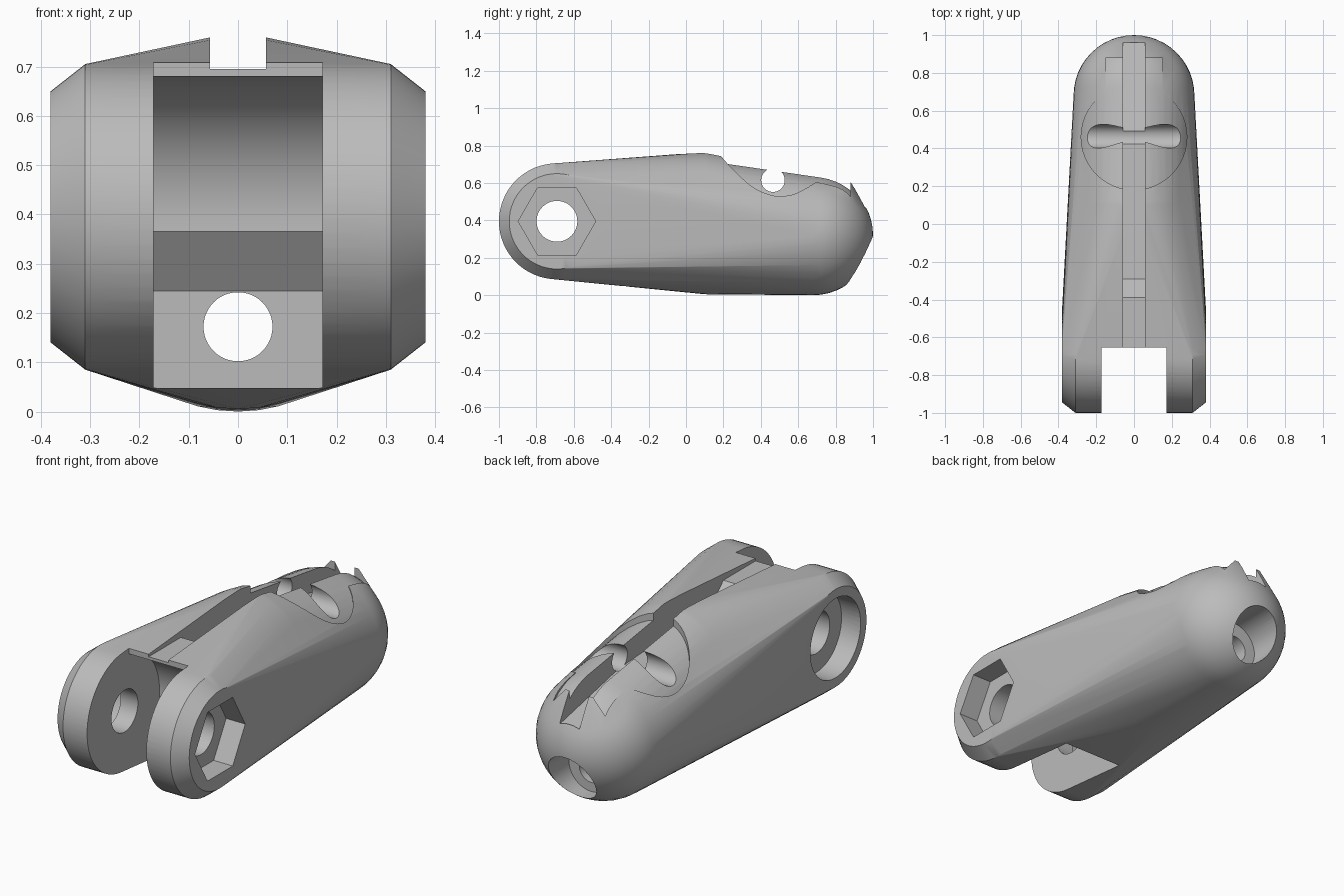
import bpy, bmesh, math
from mathutils import Matrix, Vector

if "Cube" in bpy.data.objects:
    bpy.data.objects.remove(bpy.data.objects["Cube"])

grey = bpy.data.materials.new("plain grey")
grey.use_nodes = True
colour = (0.5, 0.5, 0.5, 1)
grey.diffuse_color = colour
grey.node_tree.nodes["Principled BSDF"].inputs["Base Color"].default_value = colour

HINGE_Y, HINGE_Z = -0.69, 0.395


def make(name, bm):
    bmesh.ops.recalc_face_normals(bm, faces=bm.faces)
    mesh = bpy.data.meshes.new(name)
    bm.to_mesh(mesh)
    bm.free()
    obj = bpy.data.objects.new(name, mesh)
    bpy.context.collection.objects.link(obj)
    mesh.materials.append(grey)
    return obj


def hull(name, points):
    bm = bmesh.new()
    for p in points:
        bm.verts.new(p)
    res = bmesh.ops.convex_hull(bm, input=bm.verts)
    junk = [v for v in res["geom_interior"] if isinstance(v, bmesh.types.BMVert)]
    bmesh.ops.delete(bm, geom=junk, context="VERTS")
    return make(name, bm)


def disc(x, radius, n=64):
    return [(x, HINGE_Y + radius * math.cos(a), HINGE_Z + radius * math.sin(a))
            for a in (math.tau * i / n for i in range(n))]


def ellipsoid(y, z, rx, ry, rz, n=48):
    pts = [(0, y + ry, z), (0, y - ry, z)]
    for i in range(1, n // 2):
        t = math.tau * i / n
        for j in range(n):
            a = math.tau * j / n
            pts.append((rx * math.sin(t) * math.cos(a), y + ry * math.cos(t),
                        z + rz * math.sin(t) * math.sin(a)))
    return pts


def rod(name, axis, start, end, radius, across, sides=48, turn=0):
    """Cylinder or prism along one axis; across holds the other two coordinates."""
    bm = bmesh.new()
    bmesh.ops.create_cone(bm, cap_ends=True, segments=sides, radius1=radius,
                          radius2=radius, depth=end - start)
    bmesh.ops.rotate(bm, verts=bm.verts, matrix=Matrix.Rotation(turn, 3, "Z"))
    mid = (start + end) / 2
    if axis == "X":
        spin, place = Matrix.Rotation(math.pi / 2, 3, "Y"), (mid, *across)
    elif axis == "Y":
        spin, place = Matrix.Rotation(math.pi / 2, 3, "X"), (across[0], mid, across[1])
    else:
        spin, place = Matrix.Identity(3), (*across, mid)
    bmesh.ops.rotate(bm, verts=bm.verts, matrix=spin)
    bmesh.ops.translate(bm, verts=bm.verts, vec=place)
    return make(name, bm)


def slab(name, profile, half_width):
    """Extrude a side profile of (y, z) points across x."""
    bm = bmesh.new()
    face = bm.faces.new([bm.verts.new((-half_width, y, z)) for y, z in profile])
    res = bmesh.ops.extrude_face_region(bm, geom=[face])
    moved = [v for v in res["geom"] if isinstance(v, bmesh.types.BMVert)]
    bmesh.ops.translate(bm, verts=moved, vec=Vector((2 * half_width, 0, 0)))
    return make(name, bm)


def combine(target, tool, operation="DIFFERENCE"):
    mod = target.modifiers.new(tool.name, "BOOLEAN")
    mod.operation, mod.solver, mod.object = operation, "EXACT", tool
    bpy.context.view_layer.objects.active = target
    bpy.ops.object.modifier_apply(modifier=mod.name)
    bpy.data.objects.remove(tool)


# Outer body: chamfered hinge barrel blended into a swollen middle and a round end
barrel = [p for s in (-1, 1) for x, r in ((0.31, 0.31), (0.38, 0.255)) for p in disc(s * x, r)]
lip = [(-0.08, 0.88, 0.605), (0.08, 0.88, 0.605)]
body = hull("finger_segment", barrel + ellipsoid(0.1, 0.385, 0.34, 0.18, 0.38)
            + ellipsoid(0.68, 0.32, 0.32, 0.32, 0.32) + lip)

# Recessed saddle on the top rear
combine(body, rod("saddle_round", "Z", 0.5, 1, 0.28, (0, 0.46)))
combine(body, slab("saddle_tail", [(0.5, 0.5), (0.88, 0.5), (0.88, 1), (0.5, 1)], 0.15))
core = hull("saddle_core", ellipsoid(0.1, 0.37, 0.33, 0.15, 0.355)
            + ellipsoid(0.68, 0.32, 0.317, 0.317, 0.317))
combine(body, core, "UNION")

# Fork gap with a concave seat around the hinge
seat = [(HINGE_Y + 0.287 * math.cos(a), HINGE_Z + 0.287 * math.sin(a))
        for a in (math.radians(-6 + 89 * i / 16) for i in range(17))]
gap = [(-1.2, -0.2), (-0.32, -0.2), (-0.32, 0.245)] + seat + [(-0.655, 1), (-1.2, 1)]
combine(body, slab("fork_gap", gap, 0.171))

# Tendon channel along the top
channel = [(-0.8, 0.695), (-0.39, 0.695), (-0.29, 0.6), (0.465, 0.565),
           (0.96, 0.46), (0.96, 1), (-0.8, 1)]
combine(body, slab("tendon_channel", channel, 0.057))

# Cross hole for the elastic cord, and hinge pin hole with its two pockets
hinge = (HINGE_Y, HINGE_Z)
combine(body, rod("cord_hole", "X", -1, 1, 0.063, (0.465, 0.615)))
combine(body, rod("pin_hole", "X", -1, 1, 0.109, hinge))
combine(body, rod("nut_pocket", "X", 0.27, 1, 0.207, hinge, 6))
combine(body, rod("head_pocket", "X", -1, -0.27, 0.207, hinge))

# Lengthwise tunnel with a wider mouth at the rear
combine(body, rod("tunnel", "Y", -0.6, 1.2, 0.07, (0, 0.172)))
combine(body, rod("tunnel_mouth", "Y", 0.78, 1.2, 0.13, (0, 0.185)))

bpy.ops.object.select_all(action="DESELECT")
body.select_set(True)
bpy.context.view_layer.objects.active = body
bpy.ops.object.shade_smooth_by_angle(angle=math.radians(25))
